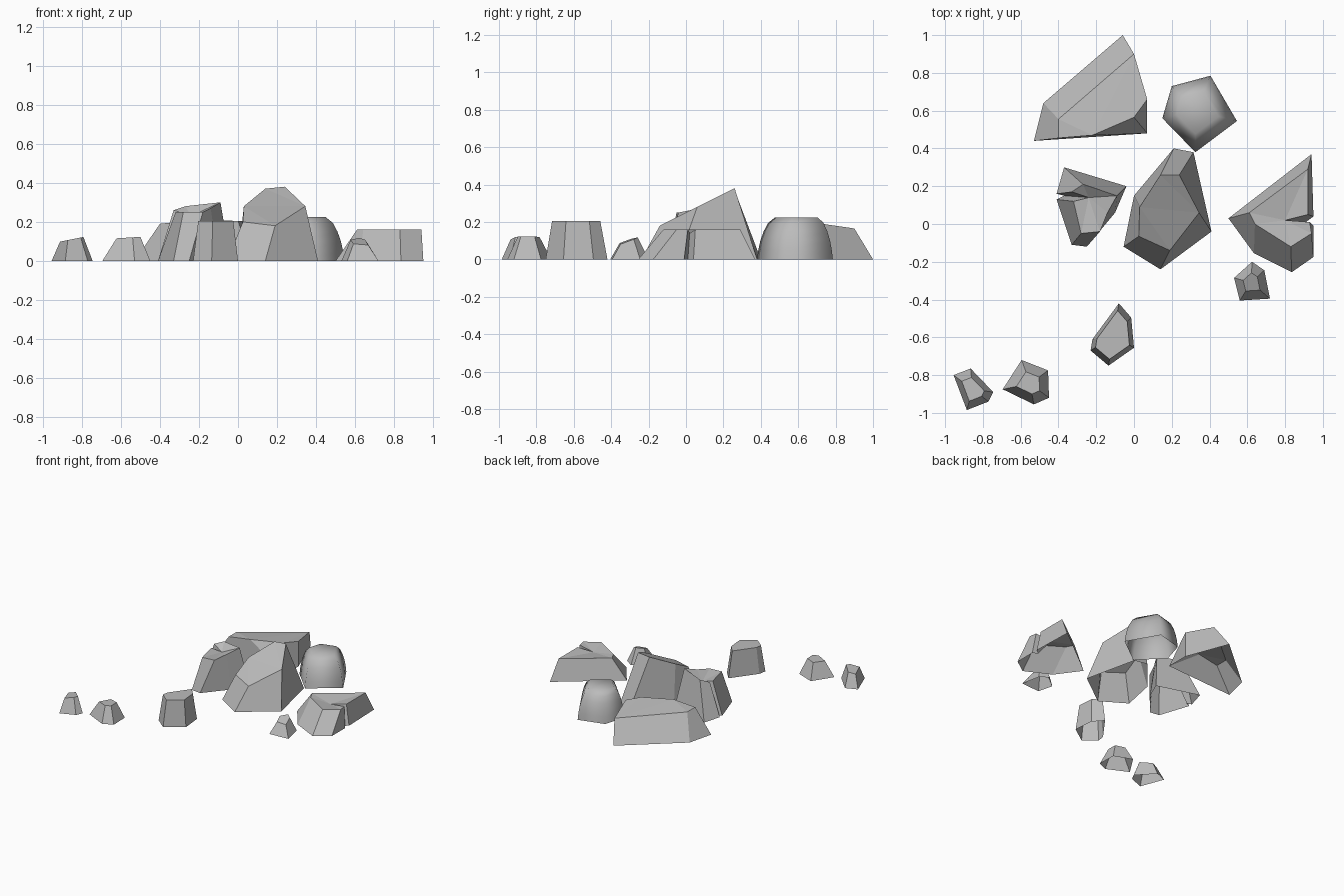
import bpy
import bmesh
from mathutils import Vector

# Remove the default cube only
default_cube = bpy.data.objects.get("Cube")
if default_cube:
    bpy.data.objects.remove(default_cube, do_unlink=True)

# Single stone colour
stone = bpy.data.materials.new("grey stone")
stone.use_nodes = True
stone_colour = (0.5, 0.5, 0.5, 1)
stone.diffuse_color = stone_colour
shader = next(n for n in stone.node_tree.nodes if n.type == "BSDF_PRINCIPLED")
shader.inputs["Base Color"].default_value = stone_colour
shader.inputs["Roughness"].default_value = 0.9


def loft_rock(name, rings, smooth=False):
    """Bridge matching rings from the ground up and cap the top; the underside stays open."""
    bm = bmesh.new()
    layers = [[bm.verts.new(point) for point in ring] for ring in rings]
    count = len(rings[0])
    for lower, upper in zip(layers, layers[1:]):
        for i in range(count):
            j = (i + 1) % count
            bm.faces.new((lower[i], lower[j], upper[j], upper[i]))
    bm.faces.new(layers[-1])
    # Repeated corners collapse into triangular facets
    bmesh.ops.remove_doubles(bm, verts=bm.verts[:], dist=0.0005)
    bmesh.ops.triangulate(bm, faces=[f for f in bm.faces if len(f.verts) > 4])
    for face in bm.faces:
        face.smooth = smooth
    mesh = bpy.data.meshes.new(name)
    bm.to_mesh(mesh)
    bm.free()
    mesh.materials.append(stone)
    rock = bpy.data.objects.new(name, mesh)
    bpy.context.collection.objects.link(rock)
    return rock


def ground(outline):
    """Ground outline given in hundredths of a unit."""
    return [Vector((x, y, 0)) / 100 for x, y in outline]


def faceted_rock(name, corners):
    """Each corner pairs a ground point with a crown point, in hundredths."""
    base = ground([low for low, high in corners])
    crown = [Vector(high) / 100 for low, high in corners]
    return loft_rock(name, [base, crown])


def tapered_ring(base, centre, scale, height, tilt_x=0, tilt_y=0):
    """Shrink an outline towards a centre and lift it onto a tilted plane."""
    ring = []
    for point in base:
        offset = (point - centre) * scale
        lift = height + offset.x * tilt_x + offset.y * tilt_y
        ring.append(centre + offset + Vector((0, 0, lift)))
    return ring


def tapered_rock(name, outline, centre, scale, height, tilt_x=0, tilt_y=0):
    base = ground(outline)
    middle = Vector((*centre, 0)) / 100
    crown = tapered_ring(base, middle, scale, height, tilt_x, tilt_y)
    return loft_rock(name, [base, crown])


# Wide slab at the back
faceted_rock("back_slab_rock", [
    ((-53, 44), (-40, 45.5, 19)),
    ((7, 48), (-22, 47, 21)),
    ((7, 48), (0, 56.5, 20.5)),
    ((7, 66), (7, 66, 20)),
    ((-6, 100), (0, 90, 16.5)),
    ((-48, 64), (-40, 55.5, 19)),
])

# Rock with a split on its outer side
faceted_rock("split_rock", [
    ((-33, -11), (-28, -5, 25)),
    ((-25, -12), (-18, -4, 25)),
    ((-10, 6), (-14, 6, 27)),
    ((-4, 20), (-9, 15, 30)),
    ((-37, 30), (-27, 21, 28)),
    ((-41, 16), (-33, 17, 26)),
    ((-37, 15), (-24, 14, 23)),
    ((-41, 13), (-32, 12, 25)),
])

# Tall sloping rock in the middle
faceted_rock("central_rock", [
    ((-5.5, -12), (2.5, -6.5, 20)),
    ((14, -24), (19, -14, 18)),
    ((41, -4), (34.5, 6, 28)),
    ((31.5, 38), (24, 26, 38)),
    ((21, 40), (14, 26, 37)),
    ((0, 15), (3, 9, 28)),
])

# Flat-topped rock with a notch
faceted_rock("notched_rock", [
    ((50, 3), (61, 6, 16)),
    ((63.5, -15.5), (64, 0, 16)),
    ((83.5, -25.5), (83, -12, 16)),
    ((95, -17.5), (94, -5, 16)),
    ((95, -1), (93, 1, 16)),
    ((91, 1), (80, 2, 14)),
    ((95, 4), (92, 5, 16)),
    ((94, 37), (92, 29, 16)),
])

# Rounded boulder with a flat crown
boulder_base = ground([(20, 73), (15, 56), (32.5, 38), (54.5, 54.5), (40.5, 78.5)])
boulder_centre = sum(boulder_base, Vector()) / len(boulder_base)
boulder_profile = [(0.97, 0.05), (0.92, 0.1), (0.84, 0.15), (0.73, 0.195), (0.56, 0.225)]
boulder_rings = [boulder_base]
for scale, height in boulder_profile:
    boulder_rings.append(tapered_ring(boulder_base, boulder_centre, scale, height))
loft_rock("rounded_boulder", boulder_rings, smooth=True)

# Small loose stones
tapered_rock(
    "front_stump_stone",
    [(-8, -42), (-22, -61), (-23, -67), (-13.5, -75), (0, -65.5), (-1.5, -49.5)],
    centre=(-11, -59.5), scale=0.78, height=0.205,
)
tapered_rock(
    "tilted_small_stone",
    [(62.5, -20), (53, -28.5), (56, -40.5), (72, -39.5), (69, -24.5)],
    centre=(62, -31), scale=0.47, height=0.1, tilt_x=-0.1, tilt_y=0.35,
)
tapered_rock(
    "wide_small_stone",
    [(-59.5, -72), (-69.5, -87.5), (-53, -95.5), (-45, -92), (-45.5, -77.5)],
    centre=(-55, -84.5), scale=0.5, height=0.12, tilt_x=0.06,
)
tapered_rock(
    "outer_small_stone",
    [(-86.5, -76.5), (-95.5, -80), (-88.5, -98.5), (-77, -94), (-74.5, -89)],
    centre=(-85.5, -87.5), scale=0.57, height=0.11, tilt_x=0.2,
)
